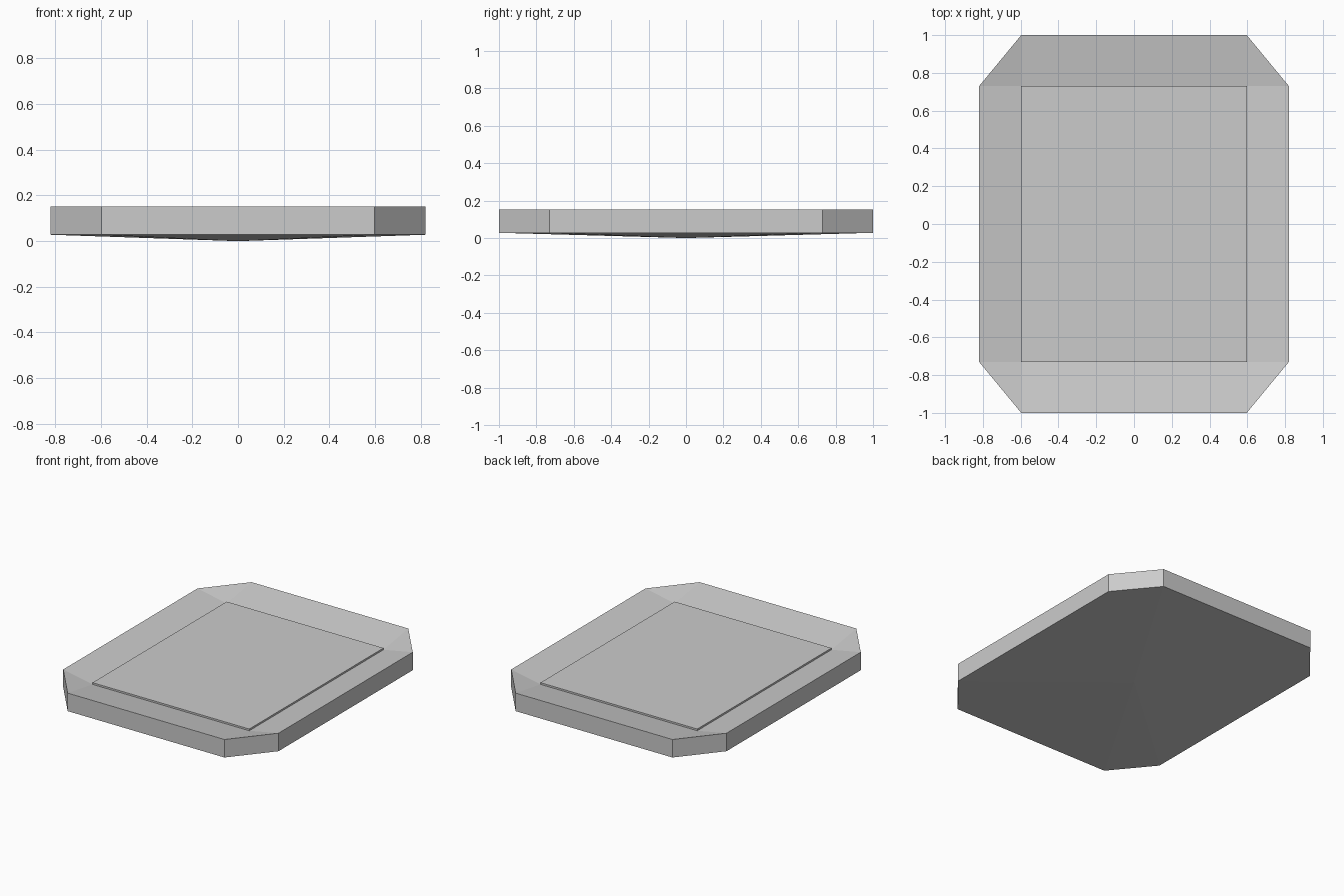
import bpy, bmesh

if "Cube" in bpy.data.objects:
    bpy.data.objects.remove(bpy.data.objects["Cube"])

HX, HY = 0.82, 1.0        # outer half size
IX, IY = 0.597, 0.73      # panel half size, also where the corners are cut
Z_LOW, Z_RIM, Z_IN, Z_PANEL = 0.028, 0.152, 0.109, 0.121


def make_object(name, bm):
    bmesh.ops.recalc_face_normals(bm, faces=bm.faces)
    mesh = bpy.data.meshes.new(name)
    bm.to_mesh(mesh)
    bm.free()
    obj = bpy.data.objects.new(name, mesh)
    bpy.context.collection.objects.link(obj)
    return obj


# Octagonal tray: shallow pointed underside, upright sides, rim dished inward
outline = [(IX, -HY), (HX, -IY), (HX, IY), (IX, HY),
           (-IX, HY), (-HX, IY), (-HX, -IY), (-IX, -HY)]
corners = [(IX, -IY), (IX, IY), (-IX, IY), (-IX, -IY)]
bm = bmesh.new()
low = [bm.verts.new((x, y, Z_LOW)) for x, y in outline]
rim = [bm.verts.new((x, y, Z_RIM)) for x, y in outline]
inner = [bm.verts.new((x, y, Z_IN)) for x, y in corners]
tip = bm.verts.new((0, 0, 0))
for i in range(8):
    j = (i + 1) % 8
    bm.faces.new((low[i], low[j], rim[j], rim[i]))
    bm.faces.new((low[j], low[i], tip))
for k in range(4):
    a, b, c = rim[2 * k], rim[2 * k + 1], rim[(2 * k + 2) % 8]
    bm.faces.new((a, b, inner[k]))                          # cut corner
    bm.faces.new((b, c, inner[(k + 1) % 4], inner[k]))      # straight rim
bm.faces.new(inner)
make_object("tray", bm)

# Thin flat panel raised slightly from the dished rim
bm = bmesh.new()
bmesh.ops.create_cube(bm, size=1)
panel_base = Z_IN - 0.01
bmesh.ops.scale(bm, vec=(2 * IX, 2 * IY, Z_PANEL - panel_base), verts=bm.verts)
bmesh.ops.translate(bm, vec=(0, 0, (Z_PANEL + panel_base) / 2), verts=bm.verts)
make_object("panel", bm)
